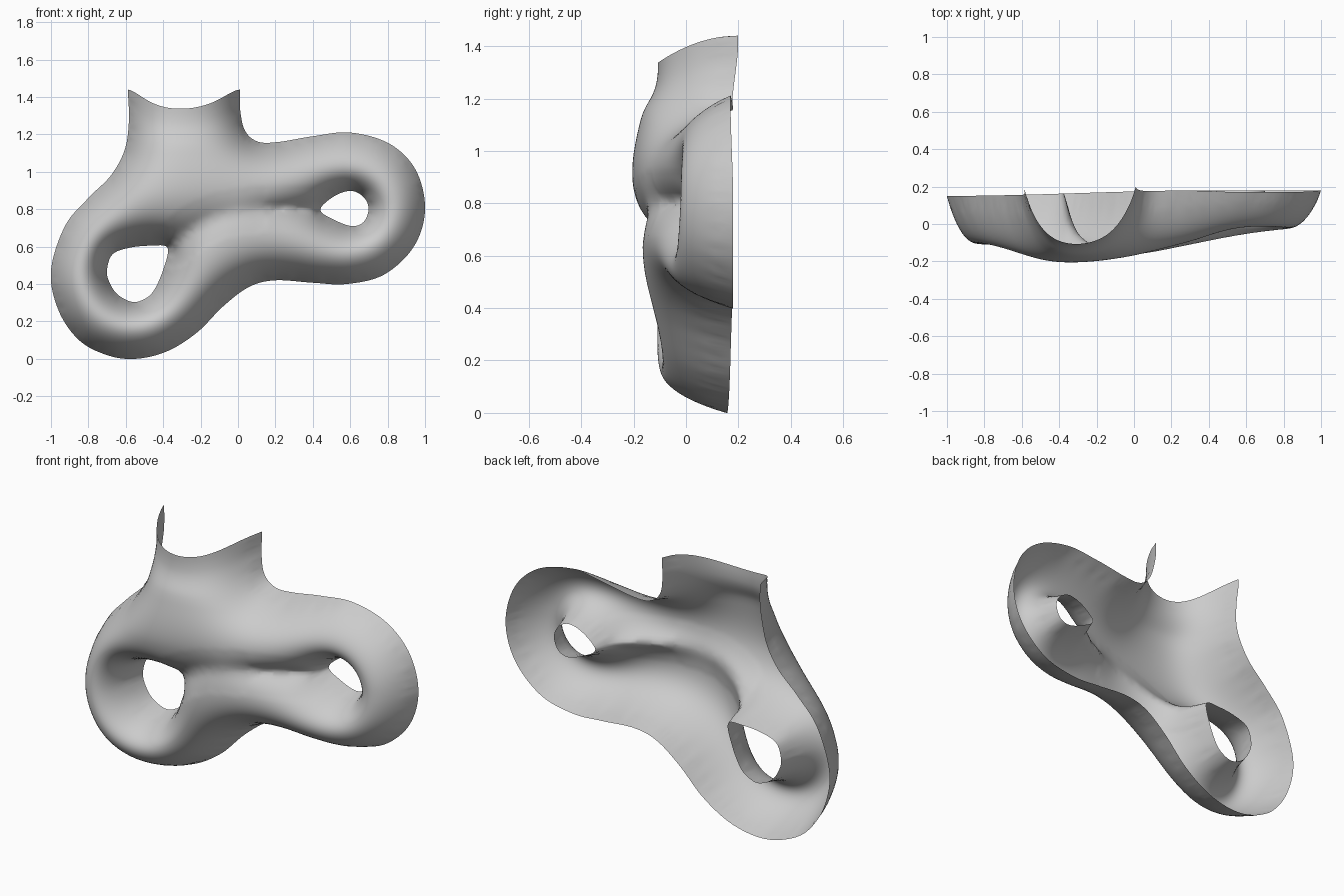
import bpy, bmesh, math
from mathutils import Vector, kdtree
from mathutils.geometry import delaunay_2d_cdt

if "Cube" in bpy.data.objects:
    bpy.data.objects.remove(bpy.data.objects["Cube"])

H = 0.017    # mesh spacing
L = 0.105    # how quickly the relief rises from its rims

# Outlines in front view (x, z): outer edge (neck runs on and is trimmed later) and two holes
OUTER = [(-.58, 2.0), (-.585, 1.7), (-.588, 1.44), (-.583, 1.28), (-.605, 1.12), (-.68, .98),
         (-.80, .86), (-.925, .71), (-1, .47), (-.96, .26), (-.85, .10), (-.70, .02), (-.55, 0),
         (-.38, .04), (-.22, .14), (-.08, .28), (.06, .385), (.20, .42), (.40, .407), (.58, .40),
         (.78, .45), (.94, .60), (1, .80), (.95, 1.01), (.81, 1.15), (.60, 1.21), (.40, 1.19),
         (.22, 1.16), (.11, 1.16), (.04, 1.215), (.013, 1.32), (.01, 1.44), (.01, 1.7), (.01, 2.0)]
LEFT_HOLE = [(-.377, .594), (-.40, .476), (-.45, .365), (-.50, .32), (-.565, .304), (-.645, .345),
             (-.69, .415), (-.70, .48), (-.67, .56), (-.58, .594), (-.47, .605)]
RIGHT_HOLE = [(.44, .797), (.515, .87), (.607, .898), (.676, .86), (.698, .797),
              (.67, .73), (.607, .71), (.515, .743)]
# Valley joining the holes: x, z, relief height
VALLEY = [(-.377, .594, .05), (-.35, .61, .14), (-.25, .69, .25), (-.12, .76, .305),
          (.02, .79, .31), (.20, .805, .225), (.36, .80, .12), (.44, .797, .05)]


def smooth(v, a, b):
    t = min(1, max(0, (v - a) / (b - a)))
    return t * t * (3 - 2 * t)


def closed_curve(points):
    """Catmull-Rom loop: returns mesh vertices and dense samples."""
    p = [Vector(q) for q in points]
    coarse, fine = [], []
    for i in range(len(p)):
        a, b, c, d = (p[(i + k) % len(p)] for k in (-1, 0, 1, 2))
        n = max(1, round((c - b).length / H))
        for j in range(n * 6):
            t = j / (n * 6)
            v = .5 * (2 * b + (c - a) * t + (2 * a - 5 * b + 4 * c - d) * t * t
                      + (3 * b - a - 3 * c + d) * t ** 3)
            fine.append(v)
            if j % 6 == 0:
                coarse.append(v)
    return coarse, fine


def make_tree(points):
    tree = kdtree.KDTree(len(points))
    for i, v in enumerate(points):
        tree.insert((v[0], v[1], 0), i)
    tree.balance()
    return tree


def inside(x, z, loops):
    odd = False
    for loop in loops:
        a = loop[-1]
        for b in loop:
            if (a.y > z) != (b.y > z) and x < (b.x - a.x) * (z - a.y) / (b.y - a.y) + a.x:
                odd = not odd
            a = b
    return odd


def height_scale(x):
    return .403 - .062 * x


# Boundary loops as constraints
loops, dense, pts, edges = [], [], [], []
for outline in (OUTER, LEFT_HOLE, RIGHT_HOLE):
    coarse, fine = closed_curve(outline)
    start = len(pts)
    pts += coarse
    edges += [(start + i, start + (i + 1) % len(coarse)) for i in range(len(coarse))]
    loops.append(coarse)
    dense += fine
rim_count = len(pts)
rim = make_tree(dense)

# Valley points with fixed height
valley = []
for a, b in zip(VALLEY, VALLEY[1:]):
    n = max(1, round(math.hypot(b[0] - a[0], b[1] - a[1]) / H))
    for j in range(n):
        x, z, f = (a[k] + (b[k] - a[k]) * j / n for k in range(3))
        if rim.find((x, z, 0))[2] > .6 * H:
            valley.append((x, z, f))
fixed = {}
for x, z, f in valley:
    fixed[len(pts)] = f / height_scale(x)
    pts.append(Vector((x, z)))
valley_tree = make_tree(valley)

# Triangular grid filling the inside
row = H * math.sqrt(.75)
for j in range(int(2.0 / row) + 1):
    for i in range(int(2.1 / H) + 1):
        x, z = -1.05 + (i + .5 * (j % 2)) * H, j * row
        if (rim.find((x, z, 0))[2] > .6 * H and valley_tree.find((x, z, 0))[2] > .6 * H
                and inside(x, z, loops)):
            pts.append(Vector((x, z)))

verts, _, tris, orig, _, _ = delaunay_2d_cdt(pts, edges, [], 0, 1e-6)
source = [o[0] if o else 0 for o in orig]
is_rim = [s < rim_count for s in source]
faces = []
for t in tris:
    if all(is_rim[i] for i in t):
        c = sum((verts[i] for i in t), Vector((0, 0))) / len(t)
        if not inside(c.x, c.y, loops):
            continue
    faces.append(t)

# Inflate: relax a membrane that is pinned at the rims and the valley
near = [set() for _ in verts]
for t in faces:
    for i in range(len(t)):
        a, b = t[i], t[(i + 1) % len(t)]
        near[a].add(b)
        near[b].add(a)
u = [0.0] * len(verts)
work = []
for i, v in enumerate(verts):
    if source[i] in fixed:
        u[i] = fixed[source[i]]
    elif not is_rim[i] and near[i]:
        links = [(j, 1 / max(1e-6, (verts[j] - v).length_squared)) for j in near[i]]
        push = len(links) / (4 * L * L)
        total = sum(w for _, w in links) + push
        work.append((i, [(j, w / total) for j, w in links], push / total))
        u[i] = .6
for _ in range(130):
    for i, links, lift in work:
        s = lift
        for j, w in links:
            s += w * u[j]
        u[i] += 1.6 * (s - u[i])

# Soften the valley crease, most of all on its left half
for step in range(14):
    u = [u[i] if is_rim[i] or not near[i] or (step > 3 and (v.x > .15 or v.x < -.36))
         or valley_tree.find((v.x, v.y, 0))[2] > .12
         else .5 * u[i] + .5 * sum(u[j] for j in near[i]) / len(near[i])
         for i, v in enumerate(verts)]

# Raise the relief from the back rim
coords = []
for i, v in enumerate(verts):
    x, z = v
    right = smooth(x, .2, .6)
    f = 0 if is_rim[i] else max(0, u[i]) * height_scale(x) * (1 - .2 * smooth(z, .85, 1.35))
    f *= 1 - .3 * (z - .8) * right
    f /= (1 + (f / .48) ** 6) ** (1 / 6)
    back = (.15 + .03 * smooth(x, -1, .4) + .025 * smooth(z, 1.15, 1.42) * (1 - right)
            - .01 * smooth(z, .8, 1.2) * right)
    coords.append((x, back - f, z))

mesh = bpy.data.meshes.new("relief_shell")
mesh.from_pydata(coords, [], faces)
bm = bmesh.new()
bm.from_mesh(mesh)
# Trim the neck, then dip its lip toward the front
bmesh.ops.bisect_plane(bm, geom=bm.verts[:] + bm.edges[:] + bm.faces[:], dist=1e-5,
                       plane_co=(0, 0, 1.44), plane_no=(0, 0, 1), clear_outer=True)
bmesh.ops.delete(bm, geom=[v for v in bm.verts if not v.link_faces], context='VERTS')
for v in bm.verts:
    if v.co.x < .1:
        dip = max(0, (.2 - v.co.y) / .31) ** 2
        v.co.z -= .105 * dip * smooth(v.co.z, 1.1, 1.44)
for f in bm.faces:
    f.smooth = True
bm.to_mesh(mesh)
bm.free()

grey = bpy.data.materials.new("plain grey")
grey.diffuse_color = (.6, .6, .6, 1)
grey.use_nodes = True
grey.node_tree.nodes["Principled BSDF"].inputs["Base Color"].default_value = grey.diffuse_color
mesh.materials.append(grey)
shell = bpy.data.objects.new("relief_shell", mesh)
bpy.context.collection.objects.link(shell)
